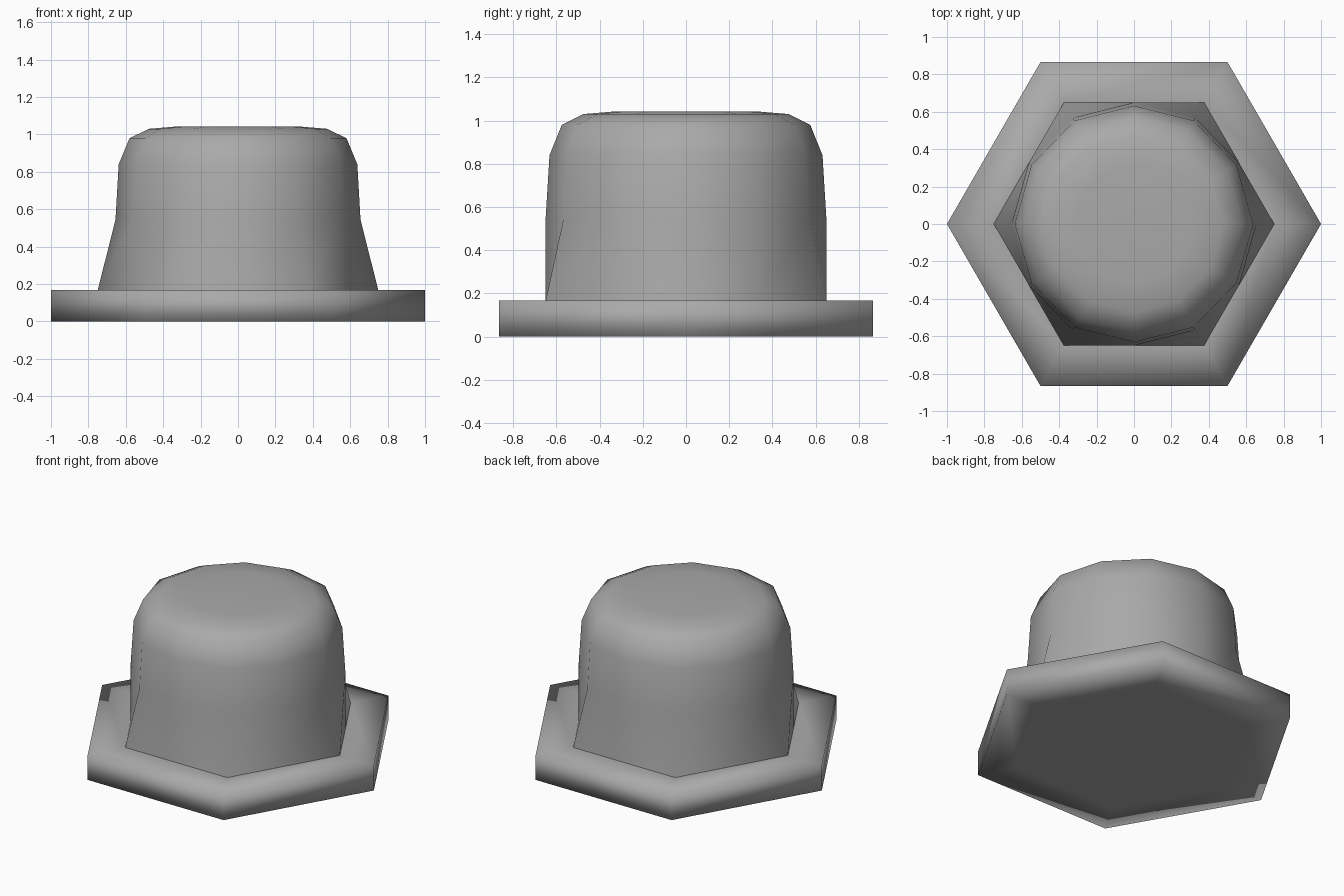
import bpy
import bmesh
from math import cos, sin, pi

# Remove the default object
cube = bpy.data.objects.get("Cube")
if cube:
    bpy.data.objects.remove(cube, do_unlink=True)

# Single grey finish
grey = bpy.data.materials.new("plain_grey")
grey.use_nodes = True
colour = (0.4, 0.4, 0.4, 1)
grey.diffuse_color = colour
grey.node_tree.nodes["Principled BSDF"].inputs["Base Color"].default_value = colour


def stacked_rings(name, sides, rings):
    """Bridge rings of (z, even radius, odd radius) and cap both ends."""
    bm = bmesh.new()
    loops = []
    for z, even, odd in rings:
        loop = []
        for i in range(sides):
            r = odd if i % 2 else even
            a = 2 * pi * i / sides
            loop.append(bm.verts.new((r * cos(a), r * sin(a), z)))
        loops.append(loop)
    for low, high in zip(loops, loops[1:]):
        for i in range(sides):
            j = (i + 1) % sides
            bm.faces.new((low[i], low[j], high[j], high[i]))
    bm.faces.new(loops[0][::-1])
    bm.faces.new(loops[-1])
    for f in bm.faces:
        f.smooth = True
    mesh = bpy.data.meshes.new(name)
    bm.to_mesh(mesh)
    bm.free()
    mesh.materials.append(grey)
    obj = bpy.data.objects.new(name, mesh)
    bpy.context.collection.objects.link(obj)
    return obj


# Hexagonal flange, with inner rings so the rim shades softly
TOP = 0.167
stacked_rings("hex_flange", 6, [
    (0, 0.75, 0.75), (0, 1, 1), (TOP, 1, 1), (TOP, 0.75, 0.75)])

# Crown: a hexagonal foot blending into a rounded twelve-sided cap
stacked_rings("rounded_crown", 12, [
    (TOP, 0.75, 0.65),
    (0.545, 0.655, 0.65),
    (0.84, 0.638, 0.632),
    (0.98, 0.58, 0.575),
    (1.03, 0.475, 0.475),
    (1.043, 0.32, 0.32)])

# Keep the crown's open foot crisp where it meets the flange
crown = bpy.data.objects["rounded_crown"]
bm = bmesh.new()
bm.from_mesh(crown.data)
foot = [f for f in bm.faces if f.normal.z < -0.9]
bmesh.ops.delete(bm, geom=foot, context="FACES_ONLY")
bm.to_mesh(crown.data)
bm.free()
